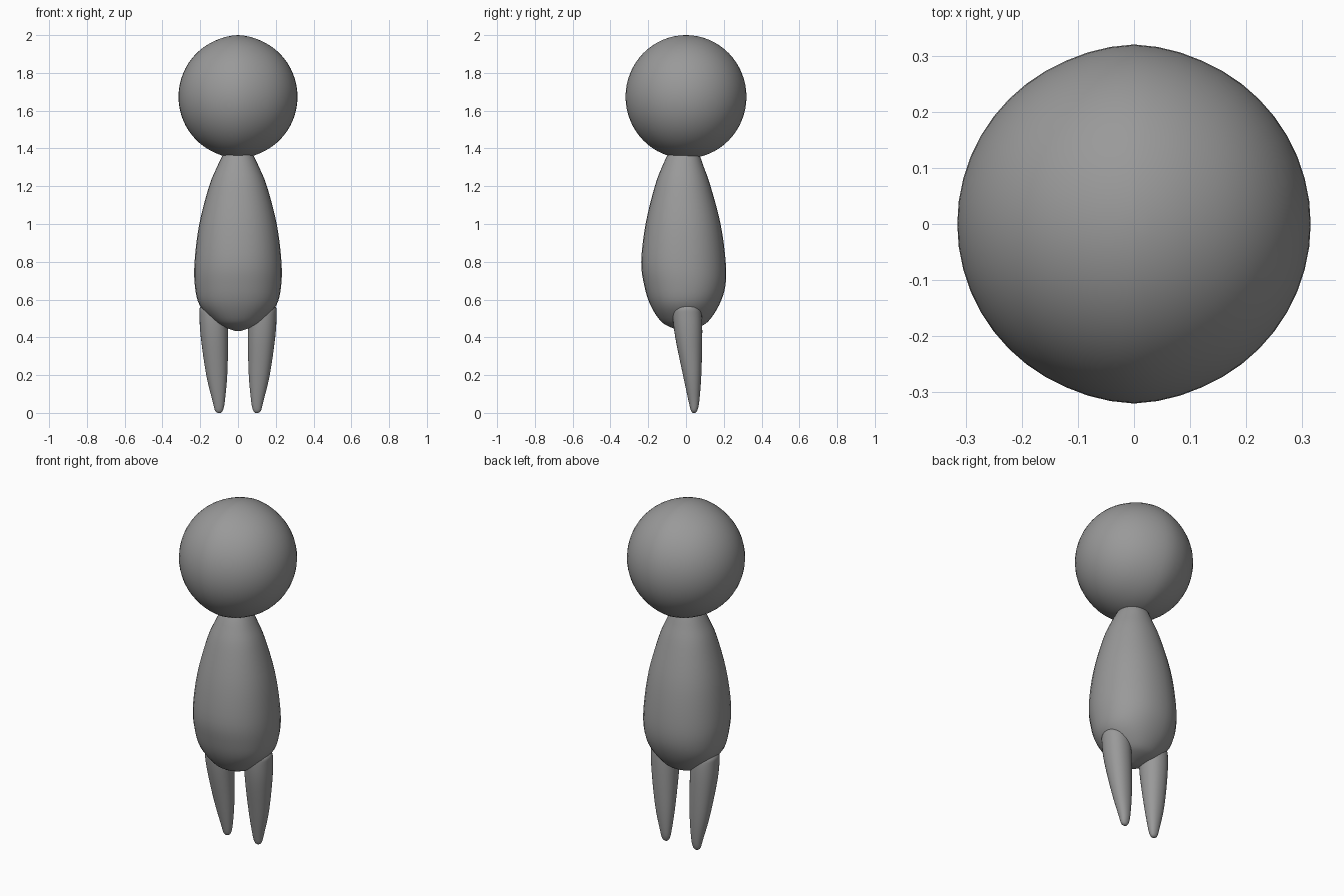
import bpy, bmesh, math
from mathutils import Vector

if "Cube" in bpy.data.objects:
    bpy.data.objects.remove(bpy.data.objects["Cube"])

grey = bpy.data.materials.new("dark_grey")
grey.diffuse_color = (0.32, 0.32, 0.32, 1)
grey.use_nodes = True
grey.node_tree.nodes["Principled BSDF"].inputs["Base Color"].default_value = grey.diffuse_color


def finish(name, bm):
    bmesh.ops.recalc_face_normals(bm, faces=bm.faces)
    mesh = bpy.data.meshes.new(name)
    bm.to_mesh(mesh)
    bm.free()
    mesh.materials.append(grey)
    for p in mesh.polygons:
        p.use_smooth = True
    obj = bpy.data.objects.new(name, mesh)
    bpy.context.collection.objects.link(obj)
    return obj


def smooth_path(pts, steps=4):
    """Catmull-Rom interpolation of ring parameters."""
    pts = [Vector(p) for p in pts]
    out = []
    for i in range(len(pts) - 1):
        a, b, c, d = pts[max(i - 1, 0)], pts[i], pts[i + 1], pts[min(i + 2, len(pts) - 1)]
        for s in range(steps):
            t = s / steps
            out.append(0.5 * (2 * b + (c - a) * t + (2 * a - 5 * b + 4 * c - d) * t * t
                              + (3 * b - a - 3 * c + d) * t ** 3))
    return out + [pts[-1]]


def bulge(v):
    """Slightly squared circle coordinate."""
    return math.copysign(abs(v) ** 0.93, v)


def loft(name, rings, side=1, segs=32):
    """Rings of (z, x1, x2, y1, y2) bounds joined into a closed tube."""
    bm = bmesh.new()
    loops = []
    for z, x1, x2, y1, y2 in smooth_path(rings):
        loop = []
        for k in range(segs):
            a = 2 * math.pi * k / segs
            x = (x1 + x2) / 2 + (x2 - x1) / 2 * bulge(math.cos(a))
            y = (y1 + y2) / 2 + (y2 - y1) / 2 * bulge(math.sin(a))
            loop.append(bm.verts.new((side * x, y, z)))
        loops.append(loop)
    for lo, hi in zip(loops, loops[1:]):
        for k in range(segs):
            n = (k + 1) % segs
            bm.faces.new((lo[k], lo[n], hi[n], hi[k]))
    bm.faces.new(loops[0])
    bm.faces.new(loops[-1])
    return finish(name, bm)


# Head: round ball with a faint ridge along the centre line
bm = bmesh.new()
bmesh.ops.create_uvsphere(bm, u_segments=48, v_segments=32, radius=1)
for v in bm.verts:
    r = 0.315 + 0.005 * max(0, 1 - abs(v.co.x) / 0.4)
    v.co = Vector((v.co.x * r, v.co.y * r, v.co.z * r * 1.02 + 1.6736))
finish("head", bm)

# Body: pear shape whose neck runs up into the head
loft("body", [
    (0.434, -0.015, 0.015, -0.03, 0.0),
    (0.455, -0.075, 0.075, -0.085, 0.07),
    (0.487, -0.13, 0.13, -0.135, 0.12),
    (0.57, -0.203, 0.203, -0.188, 0.175),
    (0.67, -0.228, 0.228, -0.22, 0.208),
    (0.80, -0.23, 0.23, -0.237, 0.21),
    (1.00, -0.205, 0.205, -0.214, 0.183),
    (1.20, -0.153, 0.153, -0.165, 0.13),
    (1.30, -0.112, 0.112, -0.128, 0.095),
    (1.37, -0.077, 0.077, -0.094, 0.068),
    (1.40, -0.05, 0.05, -0.065, 0.04),
])

# Legs: tapered, leaning slightly backward
for side, name in ((-1, "left_leg"), (1, "right_leg")):
    loft(name, [
        (0.0, 0.092, 0.108, 0.036, 0.05),
        (0.013, 0.08, 0.122, 0.026, 0.06),
        (0.06, 0.07, 0.134, 0.014, 0.07),
        (0.20, 0.057, 0.168, -0.016, 0.081),
        (0.40, 0.052, 0.197, -0.057, 0.086),
        (0.52, 0.055, 0.204, -0.07, 0.083),
        (0.56, 0.065, 0.2, -0.06, 0.07),
        (0.60, 0.10, 0.165, -0.025, 0.035),
    ], side)
